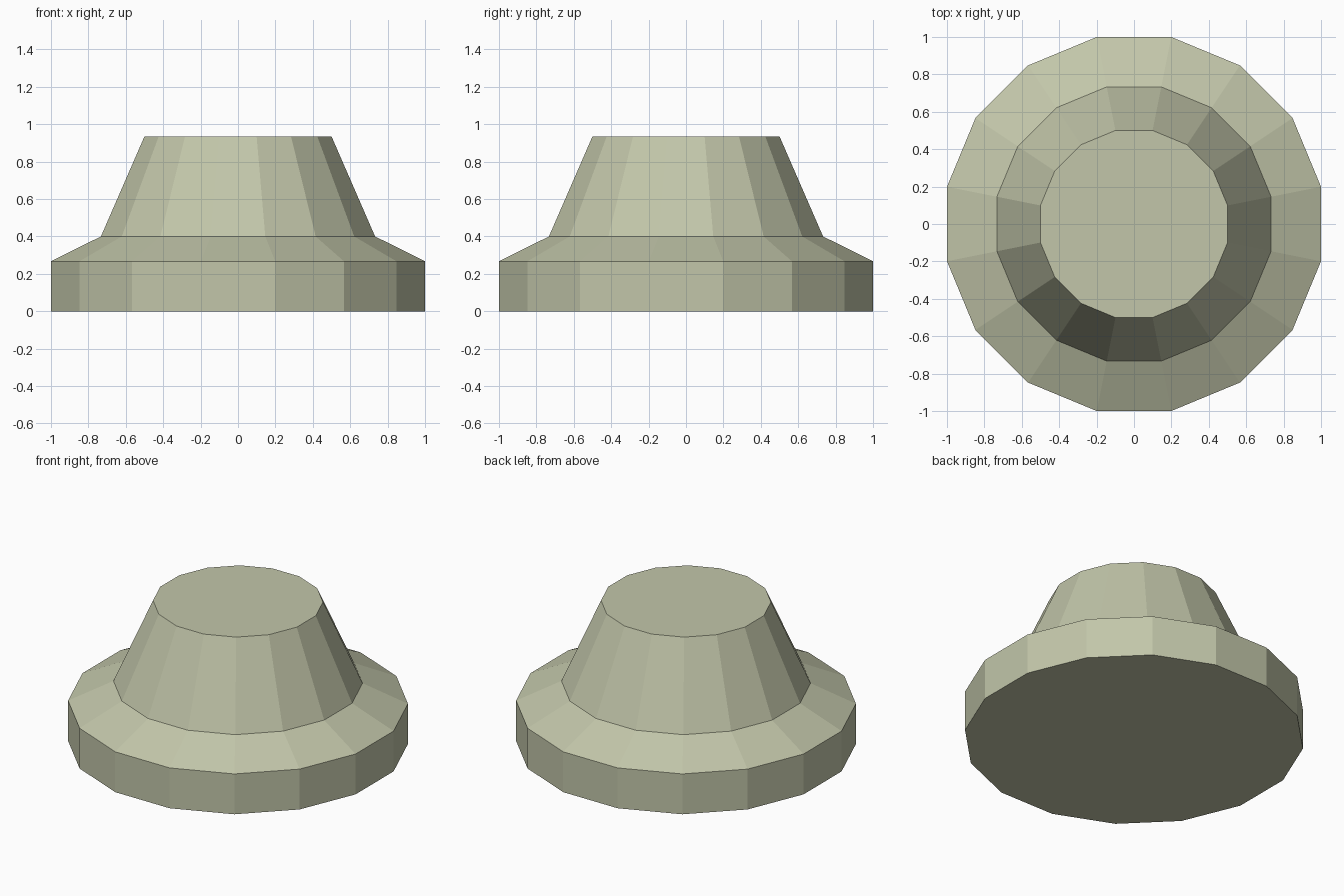
import bpy, bmesh
from math import cos, sin, pi

if "Cube" in bpy.data.objects:
    bpy.data.objects.remove(bpy.data.objects["Cube"])

SIDES = 16
# (distance from axis to flat side, height), bottom to top
PROFILE = [(1.0, 0.0), (1.0, 0.267), (0.733, 0.4), (0.5, 0.935)]


def ring(bm, apothem, z):
    r = apothem / cos(pi / SIDES)
    return [bm.verts.new((r * cos((i + 0.5) * 2 * pi / SIDES),
                          r * sin((i + 0.5) * 2 * pi / SIDES), z))
            for i in range(SIDES)]


# Stepped, tapered pedestal: rim, sloped shoulder, cone and flat caps
bm = bmesh.new()
rings = [ring(bm, a, z) for a, z in PROFILE]
for low, high in zip(rings, rings[1:]):
    for i in range(SIDES):
        j = (i + 1) % SIDES
        bm.faces.new((low[i], low[j], high[j], high[i]))
bm.faces.new(rings[0][::-1])
bm.faces.new(rings[-1])
mesh = bpy.data.meshes.new("tapered_pedestal")
bm.to_mesh(mesh)
bm.free()
pedestal = bpy.data.objects.new("tapered_pedestal", mesh)
bpy.context.collection.objects.link(pedestal)

# Pale olive colour
olive = bpy.data.materials.new("pale_olive")
olive.diffuse_color = (0.54, 0.565, 0.40, 1)
olive.use_nodes = True
olive.node_tree.nodes["Principled BSDF"].inputs["Base Color"].default_value = olive.diffuse_color
mesh.materials.append(olive)
